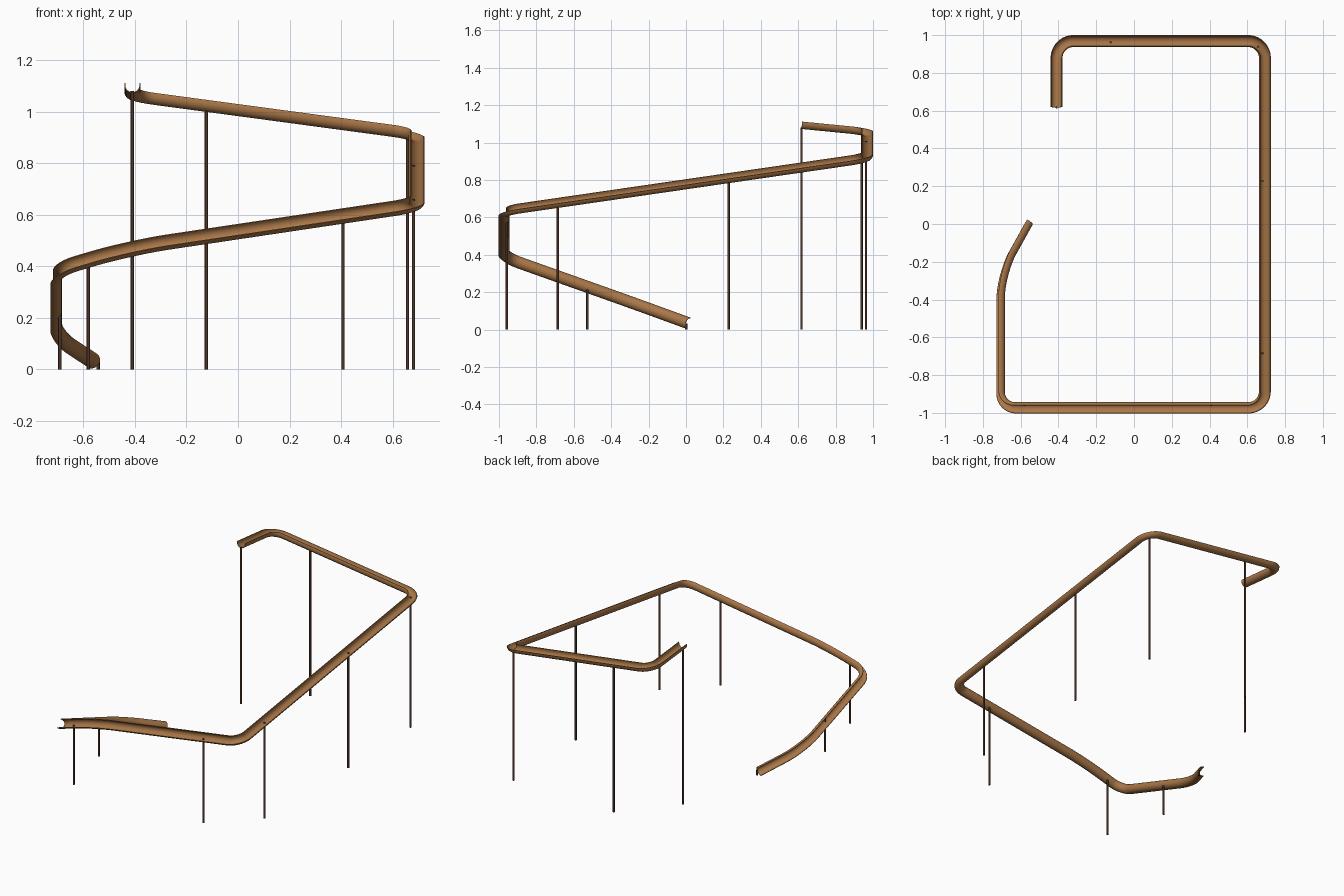
import bpy, bmesh, math
from mathutils import Vector

if "Cube" in bpy.data.objects:
    bpy.data.objects.remove(bpy.data.objects["Cube"])


def material(name, rgb):
    m = bpy.data.materials.new(name)
    m.diffuse_color = (*rgb, 1)
    m.use_nodes = True
    m.node_tree.nodes["Principled BSDF"].inputs["Base Color"].default_value = m.diffuse_color
    return m


WOOD = material("warm_brown", (0.40, 0.185, 0.065))
DARK = material("dark_brown", (0.075, 0.034, 0.021))
R_OUT, R_IN, LIP = 0.0315, 0.0275, 0.008

# Path corners: position and length of the rounded part on each side
corners = [((-0.41, 0.62, 1.104), 0), ((-0.41, 0.968, 1.070), 0.09),
           ((0.693, 0.968, 0.922), 0.09), ((0.693, -0.975, 0.640), 0.09),
           ((-0.42, -0.975, 0.474), 0.15), ((-0.715, -0.975, 0.387), 0.09),
           ((-0.715, -0.26, 0.133), 0.14), ((-0.564, 0.012, 0.034), 0)]


def make_path():
    pts = []

    def line_to(p):
        if pts:
            a = pts[-1]
            n = max(1, int((p - a).length / 0.02))
            pts.extend(a.lerp(p, i / n) for i in range(1, n + 1))
        else:
            pts.append(p)

    for i, (co, cut) in enumerate(corners):
        c = Vector(co)
        if not cut:
            line_to(c)
            continue
        a = c + (Vector(corners[i - 1][0]) - c).normalized() * cut
        b = c + (Vector(corners[i + 1][0]) - c).normalized() * cut
        line_to(a)
        h1, h2 = a.lerp(c, 0.5523), b.lerp(c, 0.5523)
        for k in range(1, 15):
            t = k / 14
            s = 1 - t
            pts.append(a * s**3 + h1 * 3 * s * s * t + h2 * 3 * s * t * t + b * t**3)
    return pts


path = make_path()
tangents = [(path[min(i + 1, len(path) - 1)] - path[max(i - 1, 0)]).normalized()
            for i in range(len(path))]

# Opening direction, carried along with minimum twist (the channel rolls outward)
up = Vector((0, 0, 1))
up = (up - tangents[0] * up.dot(tangents[0])).normalized()
ups = [up]
for t0, t1 in zip(tangents, tangents[1:]):
    up = t0.rotation_difference(t1) @ up
    up = (up - t1 * up.dot(t1)).normalized()
    ups.append(up)

# Half-pipe cross-section with short raised lips: outer wall, then inner wall back
angles = [math.pi + math.pi * i / 16 for i in range(17)]


def wall(r):
    arc = [(r * math.cos(a), r * math.sin(a)) for a in angles]
    return [(-r, LIP)] + arc + [(r, LIP)]


profile = wall(R_OUT) + wall(R_IN)[::-1]


def finish(bm, name, mat):
    bmesh.ops.recalc_face_normals(bm, faces=bm.faces)
    me = bpy.data.meshes.new(name)
    bm.to_mesh(me)
    bm.free()
    me.materials.append(mat)
    ob = bpy.data.objects.new(name, me)
    bpy.context.collection.objects.link(ob)
    bpy.ops.object.select_all(action='DESELECT')
    ob.select_set(True)
    bpy.context.view_layer.objects.active = ob
    bpy.ops.object.shade_smooth_by_angle(angle=math.radians(40))
    return ob


# Channel track
bm = bmesh.new()
rings = []
for p, t, u in zip(path, tangents, ups):
    side = t.cross(u)
    rings.append([bm.verts.new(p + side * x + u * y) for x, y in profile])
n = len(profile)
for r0, r1 in zip(rings, rings[1:]):
    for j in range(n):
        k = (j + 1) % n
        bm.faces.new((r0[j], r0[k], r1[k], r1[j]))
for r in (rings[0], rings[-1]):
    for j in range(n // 2 - 1):
        bm.faces.new((r[j], r[j + 1], r[n - 2 - j], r[n - 1 - j]))
finish(bm, "channel_track", WOOD)

# Support posts from the floor to the back of the channel
spots = [(-0.41, 0.62), (-0.112, 0.969), (0.667, 0.943), (0.693, 0.23), (0.693, -0.68),
         (0.396, -0.975), (-0.585, -0.975), (-0.715, -0.532), (-0.564, 0.012)]
for i, (x, y) in enumerate(spots):
    k = min(range(len(path)), key=lambda q: (path[q].x - x)**2 + (path[q].y - y)**2)
    top = path[k] - ups[k] * 0.024
    bm = bmesh.new()
    bmesh.ops.create_cone(bm, cap_ends=True, segments=12, radius1=0.0065,
                          radius2=0.0065, depth=top.z)
    bmesh.ops.translate(bm, verts=bm.verts, vec=(top.x, top.y, top.z / 2))
    finish(bm, f"support_post_{i + 1}", DARK)
